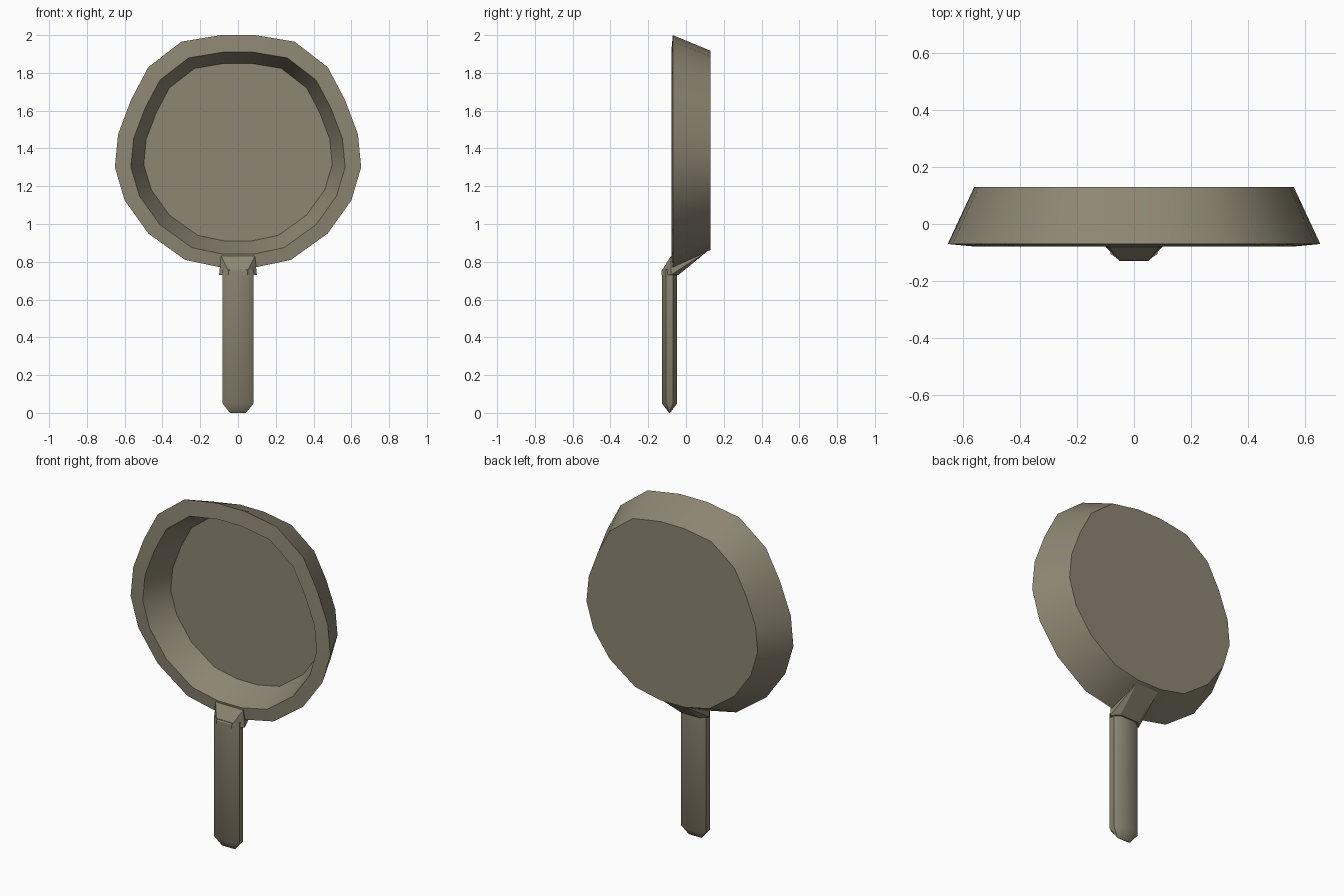
import bpy, bmesh, math

if "Cube" in bpy.data.objects:
    bpy.data.objects.remove(bpy.data.objects["Cube"])

metal = bpy.data.materials.new("dull_warm_grey")
metal.diffuse_color = (0.27, 0.24, 0.172, 1)
metal.use_nodes = True
metal.node_tree.nodes["Principled BSDF"].inputs["Base Color"].default_value = metal.diffuse_color


def finish(bm, name, angle):
    bmesh.ops.recalc_face_normals(bm, faces=bm.faces)
    mesh = bpy.data.meshes.new(name)
    bm.to_mesh(mesh)
    bm.free()
    mesh.materials.append(metal)
    ob = bpy.data.objects.new(name, mesh)
    bpy.context.collection.objects.link(ob)
    bpy.ops.object.select_all(action='DESELECT')
    ob.select_set(True)
    bpy.context.view_layer.objects.active = ob
    bpy.ops.object.shade_smooth_by_angle(angle=math.radians(angle))
    return ob


def loft(rings, name, angle):
    """Skin a list of equal-length rings and cap both ends."""
    bm = bmesh.new()
    vr = [[bm.verts.new(p) for p in r] for r in rings]
    for a, b in zip(vr, vr[1:]):
        for i in range(len(a)):
            j = (i + 1) % len(a)
            bm.faces.new((a[i], a[j], b[j], b[i]))
    bm.faces.new(vr[0])
    bm.faces.new(vr[-1])
    return finish(bm, name, angle)


# Pan: right half of the rim outline, mirrored, relative to the pan centre
half = [(0.09, 2.0), (0.30, 1.965), (0.475, 1.83), (0.565, 1.66), (0.635, 1.475),
        (0.652, 1.30), (0.60, 1.125), (0.475, 0.95), (0.28, 0.81), (0.09, 0.77)]
outline = [(x, z - 1.385) for x, z in half]
outline += [(-x, z) for x, z in reversed(outline)]

# (scale, y, centre z): inner floor, inner lip, outer rim, back
levels = [(0.765, 0.085, 1.38), (0.87, -0.078, 1.375),
          (1.0, -0.07, 1.385), (0.857, 0.13, 1.39)]
loft([[(x * s, y, cz + z * s) for x, z in outline] for s, y, cz in levels],
     "pan", 40)

# Collar joining pan wall and handle
collar = [(0.05, -0.13, 0.73), (0.10, -0.08, 0.73), (0.06, -0.04, 0.73),
          (0.05, -0.13, 0.75), (0.09, -0.08, 0.83), (0.09, -0.068, 0.77),
          (0.075, 0.11, 0.853)]
bm = bmesh.new()
for x, y, z in collar:
    bm.verts.new((x, y, z))
    bm.verts.new((-x, y, z))
bmesh.ops.convex_hull(bm, input=bm.verts)
bmesh.ops.dissolve_limit(bm, angle_limit=0.02, verts=bm.verts, edges=bm.edges)
finish(bm, "collar", 20)

# Handle: flattened octagon with a wedge-shaped end
section = [(0.05, -0.04), (0.082, -0.018), (0.082, 0.018), (0.05, 0.04)]
section += [(-x, y) for x, y in reversed(section)]
stations = [(0.52, 0.06, 0.0), (1, 1, 0.05), (1, 1, 0.76)]
loft([[(x * sx, -0.087 + y * sy, z) for x, y in section] for sx, sy, z in stations],
     "handle", 40)
